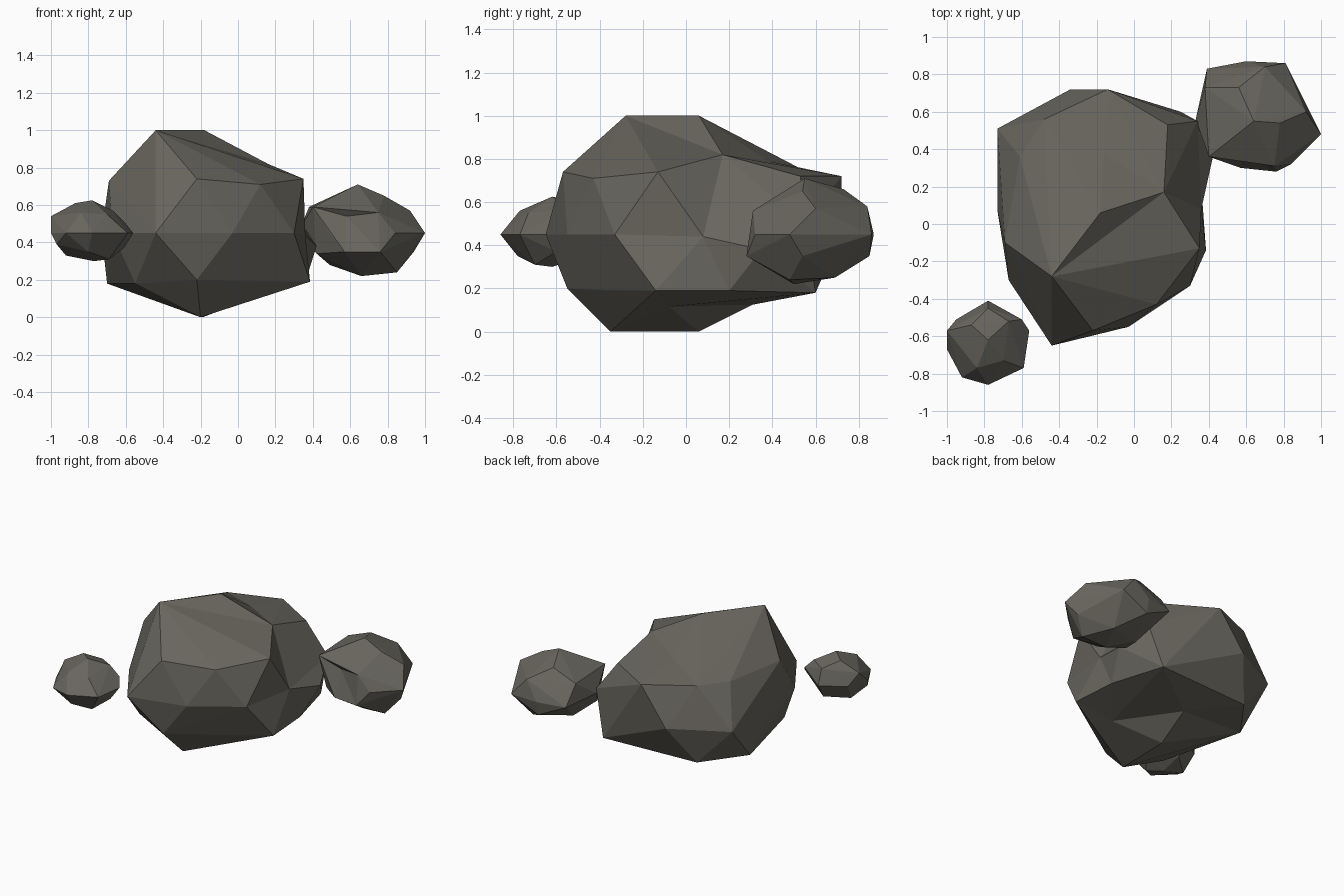
import bpy, bmesh
from mathutils import Vector

stone = bpy.data.materials.new("dark_grey_stone")
stone.diffuse_color = (0.14, 0.132, 0.112, 1)


def rock(name, centre, corners, dents=()):
    """Faceted boulder: a shell around its corners, with the dents
    pulled in after the shell is closed."""
    centre = Vector(centre)
    bm = bmesh.new()
    for c in corners:
        bm.verts.new(c)
    pulled = []
    for d in dents:
        d = Vector(d)
        pulled.append((bm.verts.new(centre + (d - centre) * 1.22), d))
    bmesh.ops.convex_hull(bm, input=bm.verts[:])
    for v, d in pulled:
        v.co = d
    loose = [v for v in bm.verts if not v.link_faces]
    bmesh.ops.delete(bm, geom=loose, context='VERTS')
    bmesh.ops.recalc_face_normals(bm, faces=bm.faces[:])
    mesh = bpy.data.meshes.new(name)
    bm.to_mesh(mesh)
    bm.free()
    mesh.materials.append(stone)
    obj = bpy.data.objects.new(name, mesh)
    bpy.context.collection.objects.link(obj)
    return obj


# main boulder, from crown to base
rock("large_rock", (-.17, .03, .45), [
    (-.44, -.28, 1), (-.18, .06, 1),
    (-.22, -.57, .74), (.12, -.43, .71), (.35, -.13, .74), (.31, .2, .70),
    (.18, .53, .72), (-.14, .72, .72), (-.48, .56, .74),
    (-.61, .36, .73), (-.69, -.1, .73),
    (-.44, -.65, .45), (-.03, -.55, .45), (.30, -.33, .45), (.34, .55, .5),
    (.42, .35, .38), (.03, .64, .45), (-.34, .72, .45), (-.73, .51, .45),
    (-.73, .07, .45), (-.67, -.3, .45),
    (-.22, -.55, .2), (.07, -.35, .19), (.385, -.14, .19), (.36, .2, .19),
    (.25, .6, .18), (-.48, .56, .18), (-.70, .26, .18), (-.55, -.35, .18),
    (-.19, .06, 0), (-.2, -.35, 0),
], dents=[
    (-.16, .38, .79), (.16, .17, .82), (.36, .08, .44),
    (-.17, .31, .125), (.12, -.08, .115),
])

# medium rock at the back right
rock("medium_rock", (.64, .57, .45), [
    (.64, .55, .71), (.56, .73, .66), (.78, .54, .65), (.60, .42, .62),
    (.40, .36, .59), (.38, .73, .59), (.70, .84, .58), (.92, .6, .57),
    (.75, .31, .56),
    (.33, .56, .47), (.39, .83, .45), (.6, .87, .45), (.81, .86, .45),
    (1, .48, .45), (.84, .32, .45), (.49, .33, .45),
    (.57, .3, .35), (.76, .28, .35), (.94, .54, .35), (.42, .42, .34),
    (.6, .85, .35), (.85, .48, .24), (.66, .5, .22), (.75, .69, .25),
    (.49, .6, .28),
], dents=[(.58, .36, .54)])

# small rock at the front left
rock("small_rock", (-.78, -.64, .46), [
    (-.78, -.62, .625), (-.87, -.54, .61), (-.67, -.52, .57), (-.7, -.73, .55),
    (-.84, -.77, .56), (-1, -.57, .54), (-.78, -.45, .56),
    (-1, -.67, .45), (-.92, -.82, .45), (-.78, -.86, .45), (-.59, -.77, .45),
    (-.56, -.57, .45), (-.60, -.51, .5), (-.78, -.41, .45), (-.95, -.51, .45),
    (-.97, -.71, .39), (-.8, -.78, .35), (-.77, -.62, .30), (-.69, -.7, .31),
    (-.61, -.6, .37), (-.78, -.47, .35), (-.92, -.59, .33),
], dents=[(-.68, -.77, .45)])
